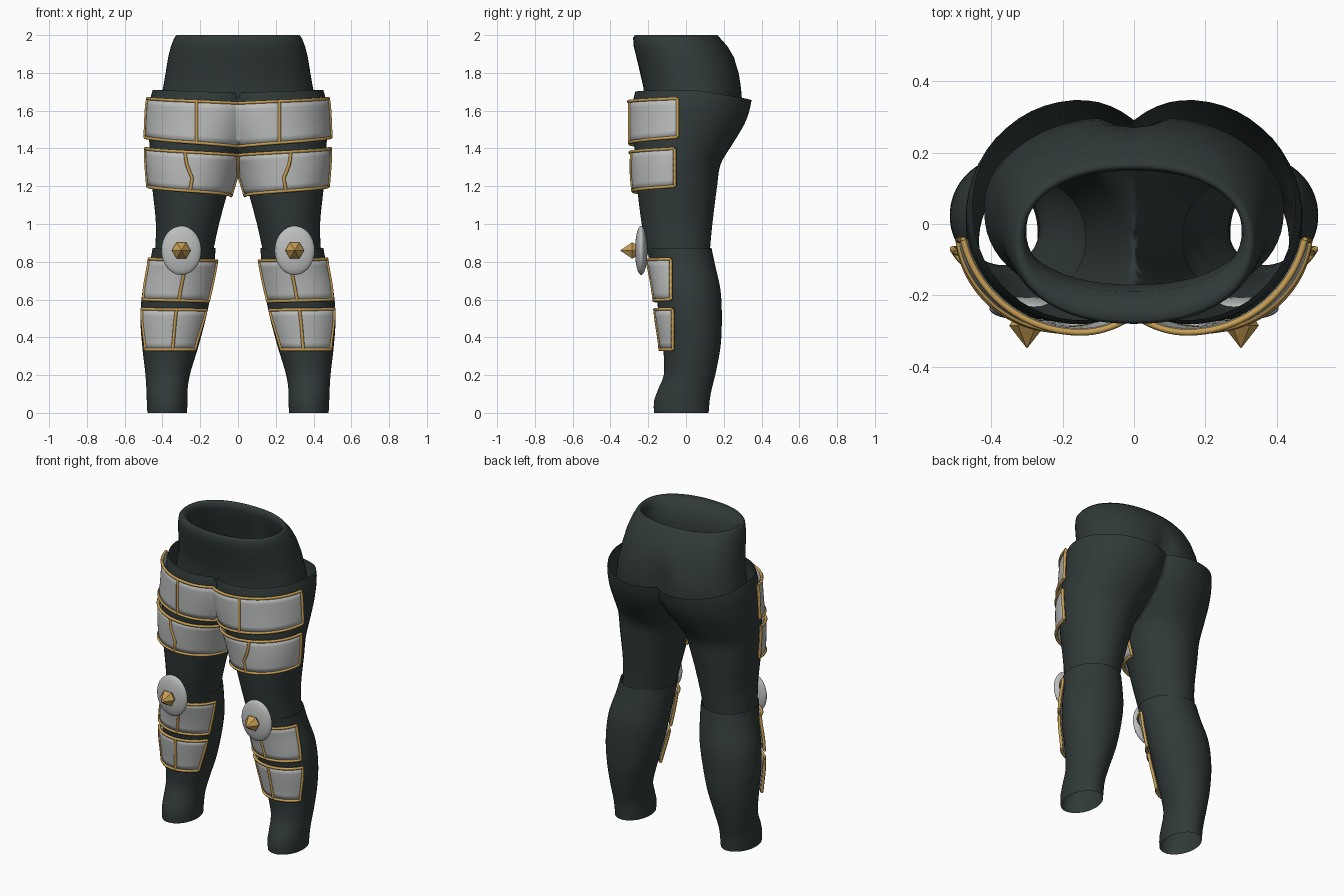
import bpy, math
from mathutils import Vector

if "Cube" in bpy.data.objects:
    bpy.data.objects.remove(bpy.data.objects["Cube"])


def material(name, rgb):
    m = bpy.data.materials.new(name)
    m.diffuse_color = (*rgb, 1)
    m.use_nodes = True
    m.node_tree.nodes["Principled BSDF"].inputs["Base Color"].default_value = m.diffuse_color
    return m


CLOTH = material("dark cloth", (0.030, 0.042, 0.041))
METAL = material("pale metal", (0.50, 0.52, 0.51))
GOLD = material("gold trim", (0.58, 0.35, 0.09))

# Leg sections: z, inner x, outer x, centre x, front y, back y
THIGH = [
    (0.84, 0.135, 0.44, 0.29, -0.205, 0.125),
    (1.00, 0.10, 0.435, 0.27, -0.235, 0.14),
    (1.20, 0.045, 0.455, 0.25, -0.26, 0.165),
    (1.32, 0.005, 0.465, 0.225, -0.27, 0.185),
    (1.42, -0.045, 0.47, 0.19, -0.275, 0.245),
    (1.54, -0.09, 0.472, 0.16, -0.28, 0.315),
    (1.65, -0.11, 0.467, 0.15, -0.28, 0.347),
    (1.72, -0.11, 0.45, 0.15, -0.265, 0.345),
]
SHIN = [
    (0.00, 0.27, 0.48, 0.375, -0.17, 0.12),
    (0.06, 0.267, 0.483, 0.375, -0.17, 0.125),
    (0.12, 0.267, 0.485, 0.375, -0.15, 0.135),
    (0.20, 0.255, 0.49, 0.37, -0.118, 0.155),
    (0.35, 0.21, 0.507, 0.355, -0.122, 0.183),
    (0.50, 0.17, 0.517, 0.345, -0.143, 0.19),
    (0.65, 0.14, 0.505, 0.325, -0.16, 0.183),
    (0.78, 0.125, 0.47, 0.30, -0.185, 0.155),
    (0.875, 0.118, 0.452, 0.29, -0.212, 0.135),
]


def section(table, z):
    """Smoothly interpolated section at height z."""
    z = min(max(z, table[0][0]), table[-1][0])
    k = 0
    while k < len(table) - 2 and z > table[k + 1][0]:
        k += 1
    p, q = table[k], table[k + 1]
    o, r = table[max(k - 1, 0)], table[min(k + 2, len(table) - 1)]
    h = q[0] - p[0]
    t = (z - p[0]) / h
    out = []
    for j in range(1, 6):
        m0 = (q[j] - o[j]) / (q[0] - o[0]) * h
        m1 = (r[j] - p[j]) / (r[0] - p[0]) * h
        out.append((2*t**3 - 3*t*t + 1) * p[j] + (t**3 - 2*t*t + t) * m0
                   + (3*t*t - 2*t**3) * q[j] + (t**3 - t*t) * m1)
    return out


def leg_point(table, z, a, off=0.0):
    xi, xo, xc, yf, yb = section(table, z)
    rx = (xo - xc if math.cos(a) > 0 else xc - xi) + off
    return Vector((xc + rx * math.cos(a),
                   (yf + yb) / 2 + ((yb - yf) / 2 + off) * math.sin(a), z))


def finish(ob, mat, mirror=False, bisect=False):
    ob.data.materials.append(mat)
    if mirror:
        mod = ob.modifiers.new("mirror", "MIRROR")
        mod.use_bisect_axis[0] = bisect
        mod.use_clip = bisect
    return ob


def sheet(name, rows, closed=False, flip=False):
    """Mesh skinned over rows of points."""
    n = len(rows[0])
    faces = []
    for r in range(len(rows) - 1):
        for i in range(n if closed else n - 1):
            j = (i + 1) % n
            f = (r*n + i, r*n + j, (r+1)*n + j, (r+1)*n + i)
            faces.append(f[::-1] if flip else f)
    me = bpy.data.meshes.new(name)
    me.from_pydata([p for row in rows for p in row], [], faces)
    me.polygons.foreach_set("use_smooth", [True] * len(faces))
    ob = bpy.data.objects.new(name, me)
    bpy.context.collection.objects.link(ob)
    return ob


def tube(name, table, z0, z1, rows, rim, bisect):
    n = 48
    grid = []
    for r in range(rows + 1):
        ring = []
        for i in range(n):
            a = 2 * math.pi * (i + 0.5) / n
            ring.append(leg_point(table, z0 + (z1 + rim(a) - z0) * r / rows, a))
        grid.append(ring)
    return finish(sheet(name, grid, closed=True), CLOTH, True, bisect)


# Trousers and lower leg sleeves
tube("trousers", THIGH, 0.84, 1.70, 26,
     lambda a: 0.01 * math.cos(a) - 0.045 * max(0, math.sin(a)), True)
tube("lower_leg", SHIN, 0.0, 0.872, 26, lambda a: 0.0, False)

# Waist: outer wall, rolled rim, inner lining (z, half width, front y, back y)
WAIST = [
    (1.58, 0.42, -0.225, 0.30), (1.66, 0.41, -0.225, 0.305), (1.72, 0.397, -0.225, 0.30),
    (1.80, 0.383, -0.243, 0.285), (1.88, 0.370, -0.262, 0.255), (1.94, 0.355, -0.277, 0.22),
    (1.985, 0.338, -0.28, 0.18), (2.0, 0.325, -0.27, 0.165), (1.985, 0.308, -0.235, 0.152),
    (1.95, 0.302, -0.19, 0.15), (1.85, 0.325, -0.17, 0.19), (1.70, 0.36, -0.17, 0.23),
]
rings = []
for z, w, yf, yb in WAIST:
    ring = []
    for i in range(64):
        a = 2 * math.pi * i / 64
        c, s = math.cos(a), math.sin(a)
        x = w * math.copysign(abs(c) ** 0.9, c)
        y = (yf + yb) / 2 + (yb - yf) / 2 * math.copysign(abs(s) ** 0.9, s)
        if s > 0:  # rear cleft fading out upwards
            y -= 0.05 * math.exp(-(x / 0.06) ** 2) * max(0, min(1, (1.84 - z) / 0.14))
        ring.append((x, y, z))
    rings.append(ring)
finish(sheet("waist", rings, closed=True), CLOTH)


def trim(name, lines):
    """Gold beading along several polylines."""
    cu = bpy.data.curves.new(name, "CURVE")
    cu.dimensions = "3D"
    cu.bevel_depth = 0.009
    cu.bevel_resolution = 1
    cu.use_fill_caps = True
    for pts in lines:
        sp = cu.splines.new("POLY")
        sp.points.add(len(pts) - 1)
        for p, co in zip(sp.points, pts):
            p.co = (*co, 1)
    ob = bpy.data.objects.new(name, cu)
    bpy.context.collection.objects.link(ob)
    finish(ob, GOLD, True)


def plate(name, table, z0, z1, drop0, drop1, y_out, y_in, split, off, meets):
    """Armour plate wrapped round the front of the leg, with its trim."""
    nu, nv = 30, 6
    grid = []
    for v in range(nv + 1):
        row = []
        for i in range(nu + 1):
            u, t = i / nu, v / nv
            z = z0 + (z1 - z0) * t - (drop0 + (drop1 - drop0) * t) * u
            xi, xo, xc, yf, yb = section(table, z)
            yc, ry = (yf + yb) / 2, (yb - yf) / 2 + off
            b0 = math.asin((yc - y_out) / ry)
            b1 = math.pi - math.asin((yc - y_in) / ry)
            if xc - xi + off > xc - 0.003:
                b1 = min(b1, math.acos((0.003 - xc) / (xc - xi + off)))
            if meets:
                b1 = math.acos(-xc / (xc - xi + off))
            row.append(leg_point(table, z, -(b0 + (b1 - b0) * u), off))
        grid.append(row)
    ob = finish(sheet(name, grid, flip=True), METAL, True)
    solid = ob.modifiers.new("thickness", "SOLIDIFY")
    solid.thickness = 0.012
    ob.modifiers.move(1, 0)
    k = round(split * nu)
    lines = [grid[0], grid[-1], [r[0] for r in grid], [r[k] for r in grid]]
    if not meets:
        lines.append([r[-1] for r in grid])
    trim(name + "_trim", lines)


plate("upper_thigh_plate", THIGH, 1.46, 1.665, 0.05, 0.025, -0.045, -0.1, 0.6, 0.024, True)
plate("lower_thigh_plate", THIGH, 1.20, 1.40, 0.05, 0.035, -0.06, -0.06, 0.5, 0.024, False)
plate("upper_shin_plate", SHIN, 0.60, 0.815, 0.01, 0.01, -0.08, -0.07, 0.53, 0.017, False)
plate("lower_shin_plate", SHIN, 0.335, 0.55, 0.0, 0.005, -0.07, -0.07, 0.53, 0.017, False)

# Knee discs and their six-sided studs
for side in (-1, 1):
    bpy.ops.mesh.primitive_uv_sphere_add(segments=32, ring_count=16, radius=1,
                                         location=(0.30 * side, -0.237, 0.86))
    disc = bpy.context.object
    disc.name = "knee_disc"
    disc.scale = (0.106, 0.033, 0.13)
    bpy.ops.object.shade_smooth()
    finish(disc, METAL)
    stud = []
    for y, r in ((-0.25, 0.03), (-0.285, 0.05), (-0.348, 0.001)):
        stud.append([(0.30 * side + r * math.cos(i * math.pi / 3), y,
                      0.86 + r * math.sin(i * math.pi / 3)) for i in range(6)])
    ob = finish(sheet("knee_stud", stud, closed=True), GOLD)
    ob.data.polygons.foreach_set("use_smooth", [False] * len(ob.data.polygons))
